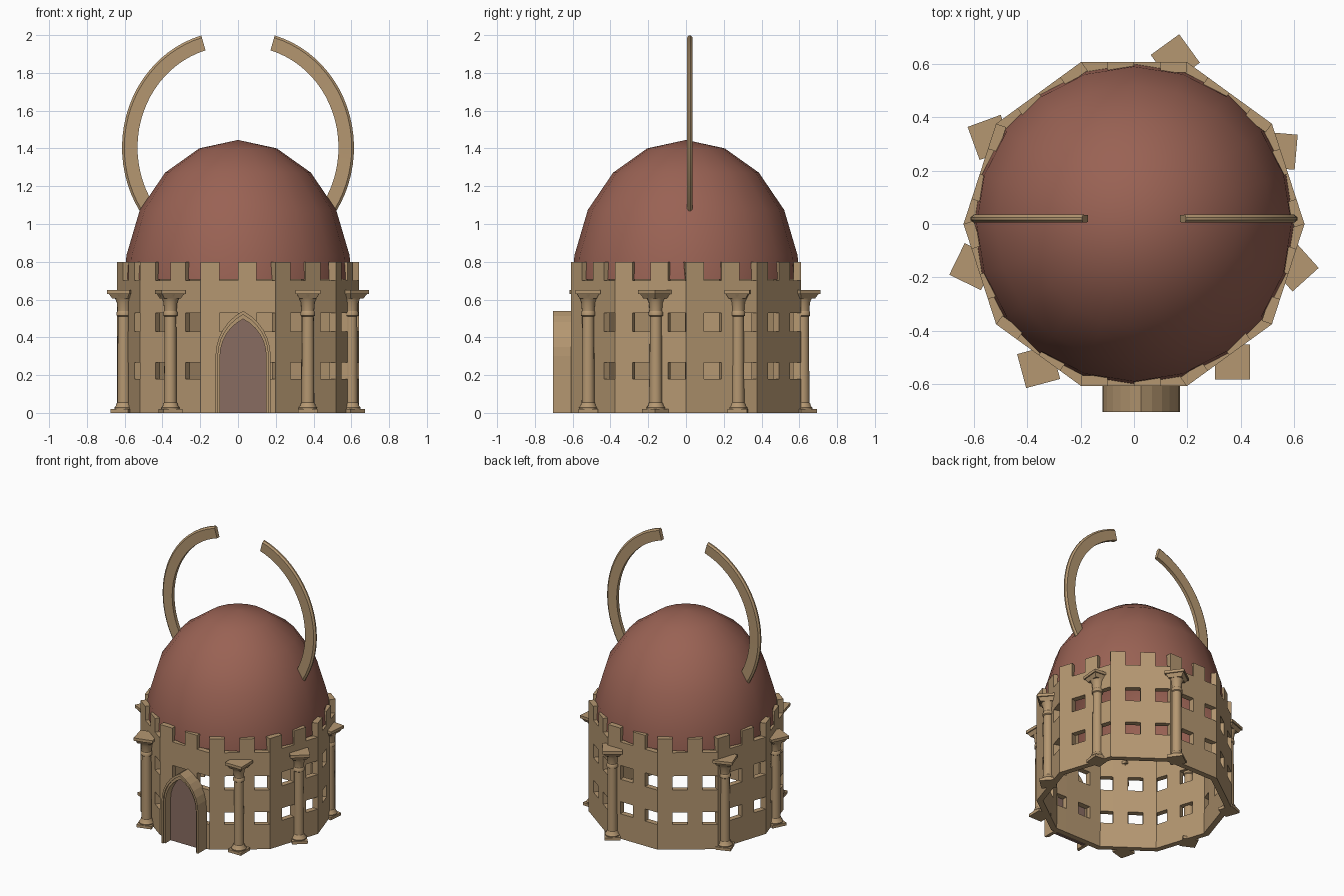
import bpy, bmesh, math
from mathutils import Matrix

if "Cube" in bpy.data.objects:
    bpy.data.objects.remove(bpy.data.objects["Cube"])


def material(name, rgb):
    m = bpy.data.materials.new(name)
    m.diffuse_color = (*rgb, 1)
    m.use_nodes = True
    m.node_tree.nodes["Principled BSDF"].inputs["Base Color"].default_value = m.diffuse_color
    return m


STONE = material("tan stone", (0.46, 0.31, 0.165))
RED = material("dull red dome", (0.32, 0.122, 0.088))
DOOR = material("brown door", (0.25, 0.15, 0.12))


def make(name, bm, mat):
    me = bpy.data.meshes.new(name)
    bm.to_mesh(me)
    bm.free()
    me.materials.append(mat)
    ob = bpy.data.objects.new(name, me)
    bpy.context.collection.objects.link(ob)
    return ob


def smooth(ob, angle):
    bpy.ops.object.select_all(action='DESELECT')
    ob.select_set(True)
    bpy.context.view_layer.objects.active = ob
    bpy.ops.object.shade_smooth_by_angle(angle=math.radians(angle))


def lathe(bm, profile, seg):
    """Revolve (radius, z) points around z."""
    rings = []
    for r, z in profile:
        if r == 0:
            rings.append([bm.verts.new((0, 0, z))] * seg)
        else:
            rings.append([bm.verts.new((r * math.cos(2 * math.pi * i / seg),
                                        r * math.sin(2 * math.pi * i / seg), z))
                          for i in range(seg)])
    for a, b in zip(rings, rings[1:]):
        for i in range(seg):
            j = (i + 1) % seg
            vs = list(dict.fromkeys((a[i], a[j], b[j], b[i])))
            bm.faces.new(vs)


# Ten-sided wall: a grid with windows and battlement gaps left out
SIDES, RAD = 10, 0.64
LEVELS = [0, 0.18, 0.268, 0.43, 0.53, 0.7, 0.8]
bm = bmesh.new()


def wall_point(k, z):
    s, t = divmod(k, 4)
    a, b = (math.radians(36 * (s + d)) for d in (0, 1))
    t /= 4
    return (RAD * (math.cos(a) * (1 - t) + math.cos(b) * t),
            RAD * (math.sin(a) * (1 - t) + math.sin(b) * t), z)


grid = {(k, l): bm.verts.new(wall_point(k, z))
        for k in range(SIDES * 4) for l, z in enumerate(LEVELS)}
for k in range(SIDES * 4):
    n = (k + 1) % (SIDES * 4)
    for l in range(6):
        if k % 2 and l in (1, 3, 5):
            continue
        bm.faces.new((grid[k, l], grid[n, l], grid[n, l + 1], grid[k, l + 1]))
wall = make("castle_wall", bm, STONE)
sol = wall.modifiers.new("thickness", 'SOLIDIFY')
sol.thickness = 0.04
sol.offset = -1
sol.use_even_offset = True

# Dome, open underneath
bm = bmesh.new()
lathe(bm, [(0.6, 0.705)] + [(0.6 * math.sin(math.radians(a)),
      0.705 + 0.74 * math.cos(math.radians(a))) for a in (80, 60, 40, 20, 0)], 20)
smooth(make("dome", bm, RED), 40)

# Curved horns, mirrored
SECTION = [(-0.04, -0.013), (0.03, -0.015), (0.042, -0.005),
           (0.042, 0.005), (0.03, 0.015), (-0.04, 0.013)]
for side, label in ((1, "right"), (-1, "left")):
    bm = bmesh.new()
    rings = []
    for i in range(23):
        a = math.radians(-33 + 107 * i / 22)
        rings.append([bm.verts.new((side * (0.035 + (0.537 + d) * math.cos(a)), 0.02 + w,
                                    1.405 + (0.575 + d) * math.sin(a)))
                      for d, w in SECTION])
    for p, q in zip(rings, rings[1:]):
        for i in range(6):
            j = (i + 1) % 6
            bm.faces.new((p[i], p[j], q[j], q[i]))
    bm.faces.new(rings[0])
    bm.faces.new(rings[-1])
    bmesh.ops.recalc_face_normals(bm, faces=bm.faces)
    smooth(make(label + "_horn", bm, STONE), 30)

# Columns: x, y, turn in degrees
COLUMNS = [(0.37, -0.518, 0), (0.6, -0.16, 42), (0.543, 0.275, -5), (0.155, 0.62, 36),
           (-0.54, 0.325, 20), (-0.605, -0.16, -26), (-0.358, -0.535, 15)]
SHAFT = [(0.048, 0.015), (0.05, 0.028), (0.041, 0.038), (0.038, 0.05), (0.034, 0.055),
         (0.031, 0.51), (0.038, 0.515), (0.038, 0.532), (0.033, 0.54),
         (0.037, 0.585), (0.048, 0.61), (0.06, 0.628)]


def frustum(bm, z0, h0, z1, h1):
    lo, hi = [[bm.verts.new((sx * h, sy * h, z)) for sx, sy in
               ((-1, -1), (1, -1), (1, 1), (-1, 1))] for z, h in ((z0, h0), (z1, h1))]
    bm.faces.new(lo[::-1])
    bm.faces.new(hi)
    for i in range(4):
        j = (i + 1) % 4
        bm.faces.new((lo[i], lo[j], hi[j], hi[i]))


for n, (x, y, turn) in enumerate(COLUMNS):
    bm = bmesh.new()
    lathe(bm, SHAFT, 16)
    frustum(bm, 0, 0.052, 0.02, 0.052)        # foot plate
    frustum(bm, 0.605, 0.045, 0.632, 0.06)    # flared capital
    frustum(bm, 0.63, 0.066, 0.65, 0.066)     # top slab
    col = make("column_%d" % (n + 1), bm, STONE)
    col.matrix_world = Matrix.Translation((x, y, 0)) @ Matrix.Rotation(math.radians(turn), 4, 'Z')
    smooth(col, 35)


# Pointed-arch doorway
DX = 0.027


def arch(half, spring, top):
    """Outline from left foot over the point to right foot."""
    h = top - spring
    c = (h * h - half * half) / (2 * half)     # arc centre offset
    r = half + c
    end = math.atan2(h, c)
    right = [(half, 0)] + [(-c + r * math.cos(end * i / 6), spring + r * math.sin(end * i / 6))
                           for i in range(7)]
    right[-1] = (0, top)
    return [(-x, z) for x, z in right] + right[-2::-1]


bm = bmesh.new()
loops = []
for half, top, y in ((0.146, 0.54, -0.6), (0.146, 0.54, -0.705), (0.133, 0.52, -0.705),
                     (0.133, 0.52, -0.695), (0.122, 0.497, -0.695), (0.122, 0.497, -0.6)):
    loops.append([bm.verts.new((DX + x, y, z)) for x, z in arch(half, 0.3, top)])
for p, q in zip(loops, loops[1:] + loops[:1]):
    for i in range(len(p) - 1):
        bm.faces.new((p[i], p[i + 1], q[i + 1], q[i]))
bm.faces.new([l[0] for l in loops])
bm.faces.new([l[-1] for l in loops])
bmesh.ops.recalc_face_normals(bm, faces=bm.faces)
make("door_frame", bm, STONE)

bm = bmesh.new()
f = bm.faces.new([bm.verts.new((DX + x, -0.635, z)) for x, z in arch(0.123, 0.3, 0.5)])
back = bmesh.ops.extrude_face_region(bm, geom=[f])
bmesh.ops.translate(bm, vec=(0, 0.02, 0),
                    verts=[v for v in back["geom"] if isinstance(v, bmesh.types.BMVert)])
bmesh.ops.recalc_face_normals(bm, faces=bm.faces)
make("door_panel", bm, DOOR)
